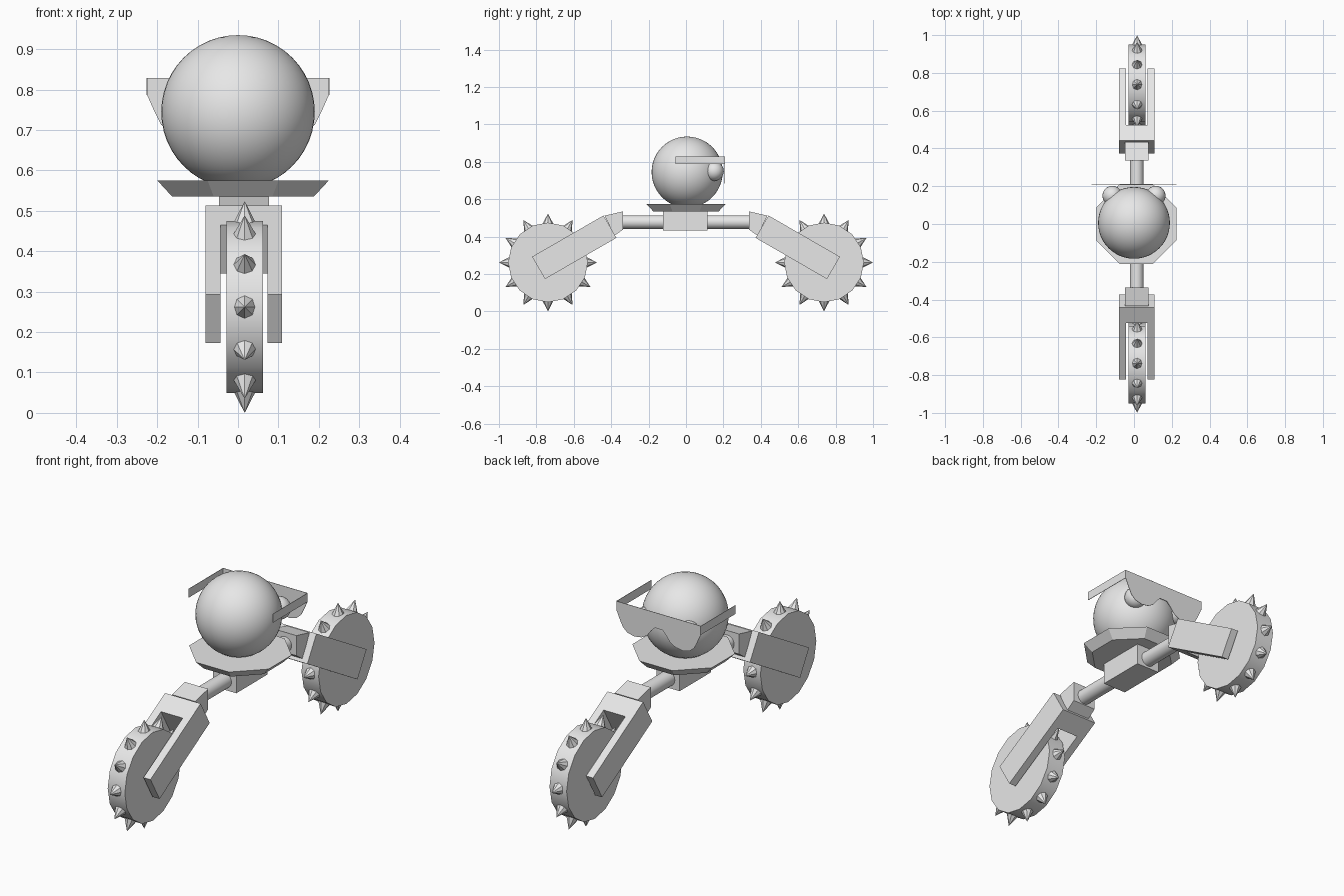
import bpy, bmesh, math
from mathutils import Matrix, Vector

if "Cube" in bpy.data.objects:
    bpy.data.objects.remove(bpy.data.objects["Cube"])

grey = bpy.data.materials.new("light grey")
grey.diffuse_color = (0.8, 0.8, 0.8, 1)
grey.use_nodes = True
grey.node_tree.nodes["Principled BSDF"].inputs["Base Color"].default_value = grey.diffuse_color
CX = 0.0145                      # centre line of the chassis
WY, WZ, WR = 0.738, 0.262, 0.213  # wheel centre and radius


def finish(name, bm, smooth=False):
    bmesh.ops.recalc_face_normals(bm, faces=bm.faces)
    me = bpy.data.meshes.new(name)
    bm.to_mesh(me)
    bm.free()
    ob = bpy.data.objects.new(name, me)
    bpy.context.collection.objects.link(ob)
    me.materials.append(grey)
    if smooth:
        bpy.ops.object.select_all(action='DESELECT')
        ob.select_set(True)
        bpy.context.view_layer.objects.active = ob
        bpy.ops.object.shade_smooth_by_angle(angle=math.radians(30))
    return ob


def prism(bm, pts, d):
    """Extrude a closed 3D outline by the vector d."""
    f = bm.faces.new([bm.verts.new(p) for p in pts])
    ext = bmesh.ops.extrude_face_region(bm, geom=[f], use_keep_orig=True)["geom"]
    bmesh.ops.translate(bm, vec=d, verts=[v for v in ext if isinstance(v, bmesh.types.BMVert)])


def box(name, x0, x1, y0, y1, z0, z1):
    bm = bmesh.new()
    prism(bm, [(x0, y0, z0), (x1, y0, z0), (x1, y1, z0), (x0, y1, z0)], (0, 0, z1 - z0))
    return finish(name, bm)


def ball(name, loc, r, seg):
    bm = bmesh.new()
    bmesh.ops.create_uvsphere(bm, u_segments=seg, v_segments=seg // 2, radius=r,
                              matrix=Matrix.Translation(loc))
    return finish(name, bm, True)


# Head and eyes
ball("head", (0, 0.006, 0.745), 0.19, 48)
for s in (-1, 1):
    ball("eye", (s * 0.115, 0.15, 0.75), 0.052, 24)

# Glasses: one lens plate with two rounded lobes, plus side strips
half = [(0.225, 0.829), (0.225, 0.787), (0.205, 0.742), (0.19, 0.713), (0.165, 0.692),
        (0.128, 0.684), (0.09, 0.69), (0.06, 0.708), (0.04, 0.735), (0.02, 0.755)]
outline = half + [(-x, z) for x, z in reversed(half)]
bm = bmesh.new()
prism(bm, [(x, 0.207, z) for x, z in outline], (0, 0.002, 0))
finish("glasses_front", bm)
for s in (-1, 1):
    box("glasses_side", s * 0.225 - 0.001, s * 0.225 + 0.001, -0.056, 0.208, 0.787, 0.829)

# Eight-sided flared platform and the hub block below it
bm = bmesh.new()
k = math.cos(math.pi / 8)
bmesh.ops.create_cone(bm, cap_ends=True, segments=8, radius1=0.175 / k, radius2=0.212 / k, depth=0.04,
                      matrix=Matrix.Translation((0.0125, 0, 0.555)) @ Matrix.Rotation(math.pi / 8, 4, 'Z'))
finish("platform", bm)
box("hub_block", CX - 0.062, CX + 0.062, -0.122, 0.116, 0.432, 0.535)

for s in (-1, 1):
    side = "front" if s < 0 else "back"

    # Round bar from hub to neck
    bm = bmesh.new()
    bmesh.ops.create_cone(bm, cap_ends=True, segments=32, radius1=0.036, radius2=0.036, depth=0.25,
                          matrix=Matrix.Translation((CX, s * 0.225, 0.478)) @ Matrix.Rotation(math.pi / 2, 4, 'X'))
    finish(side + "_bar", bm, True)

    # Angled neck joining bar and fork
    neck = [(0.336, 0.535), (0.336, 0.438), (0.383, 0.405), (0.435, 0.512)]
    bm = bmesh.new()
    prism(bm, [(CX - 0.062, s * y, z) for y, z in neck], (0.124, 0, 0))
    finish(side + "_neck", bm)

    # Fork: U outline in its own plane, sloping 30 degrees down
    a = math.radians(30)
    along = Vector((0, s * math.cos(a), -math.sin(a)))
    down = Vector((0, -s * math.sin(a), -math.cos(a)))
    start = Vector((CX, s * 0.441, 0.513))
    u = [(-0.095, 0), (0.095, 0), (0.095, 0.441), (0.058, 0.441), (0.058, 0.096),
         (-0.058, 0.096), (-0.058, 0.441), (-0.095, 0.441)]
    bm = bmesh.new()
    prism(bm, [start + Vector((x, 0, 0)) + along * t for x, t in u], down * 0.138)
    finish(side + "_fork", bm)

    # Wheel drum
    bm = bmesh.new()
    bmesh.ops.create_cone(bm, cap_ends=True, segments=16, radius1=WR, radius2=WR, depth=0.091,
                          matrix=Matrix.Translation((0.0165, s * WY, WZ)) @ Matrix.Rotation(math.pi / 2, 4, 'Y'))
    finish(side + "_wheel", bm, True)

    # Ring of twelve spikes
    bm = bmesh.new()
    for i in range(12):
        m = (Matrix.Translation((0.0165, s * WY, WZ)) @ Matrix.Rotation(i * math.pi / 6, 4, 'X')
             @ Matrix.Translation((0, 0, 0.229)))
        bmesh.ops.create_cone(bm, cap_ends=True, segments=8, radius1=0.034, radius2=0, depth=0.066, matrix=m)
    finish(side + "_spikes", bm)
